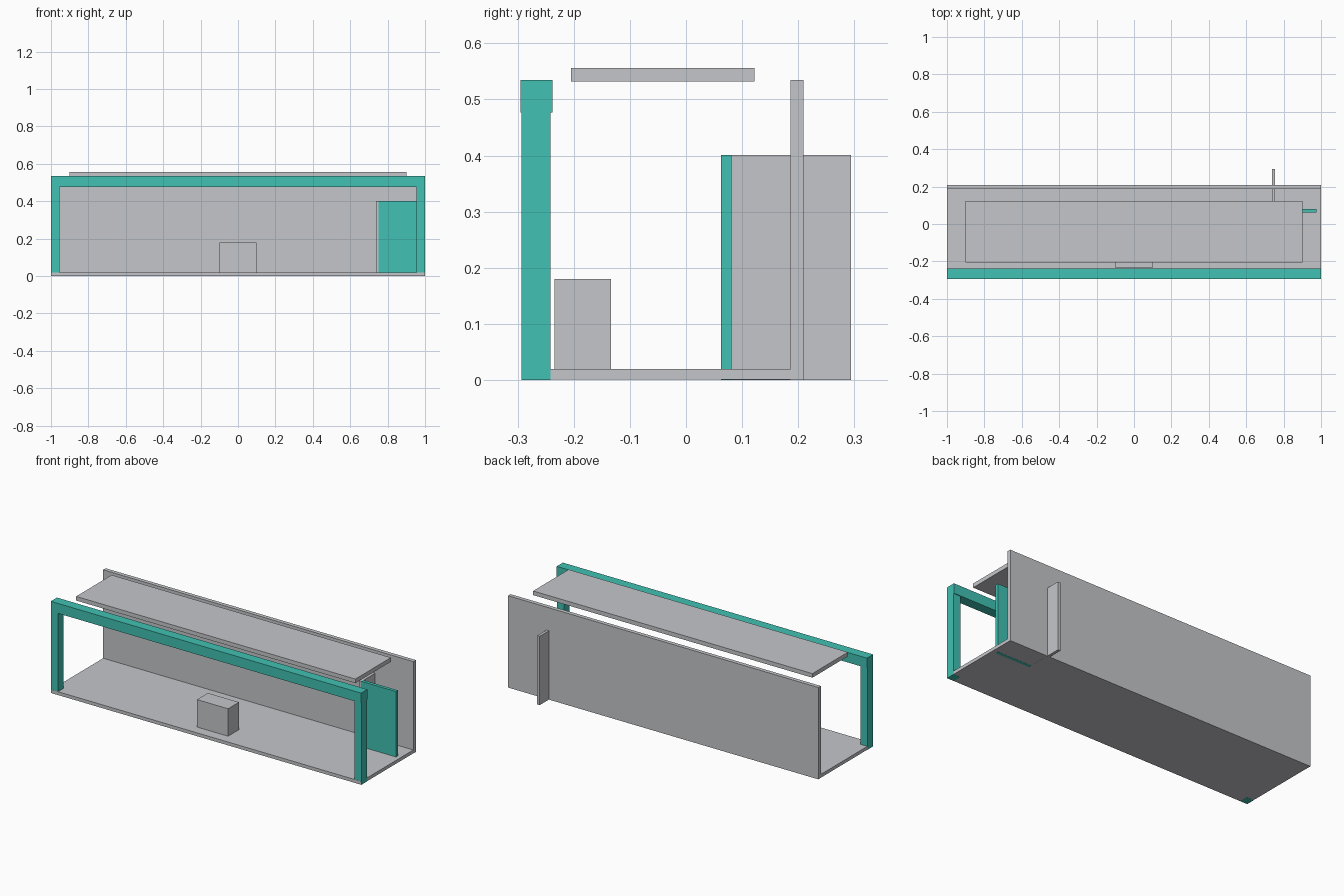
import bpy
import bmesh

old = bpy.data.objects.get("Cube")
if old:
    bpy.data.objects.remove(old, do_unlink=True)


def make_material(name, rgb):
    mat = bpy.data.materials.new(name)
    mat.use_nodes = True
    color = (*rgb, 1.0)
    mat.diffuse_color = color
    mat.node_tree.nodes["Principled BSDF"].inputs["Base Color"].default_value = color
    return mat


grey = make_material("light grey", (0.558, 0.565, 0.591))
teal = make_material("teal", (0.053, 0.533, 0.445))


def box(name, mat, xs, ys, zs):
    """Axis-aligned box spanning the given x, y and z ranges."""
    bm = bmesh.new()
    bmesh.ops.create_cube(bm, size=1.0)
    for v in bm.verts:
        for axis, (low, high) in enumerate((xs, ys, zs)):
            v.co[axis] = high if v.co[axis] > 0 else low
    mesh = bpy.data.meshes.new(name)
    bm.to_mesh(mesh)
    bm.free()
    mesh.materials.append(mat)
    obj = bpy.data.objects.new(name, mesh)
    bpy.context.collection.objects.link(obj)
    return obj


# Shell: floor slab, back wall and floating roof panel
box("floor", grey, (-0.9995, 0.9995), (-0.2935, 0.2095), (0.0005, 0.02))
box("back_wall", grey, (-1, 1), (0.186, 0.2095), (0, 0.535))
box("roof_panel", grey, (-0.9, 0.9), (-0.205, 0.122), (0.532, 0.556))

# Front frame: a beam carried by two posts
box("front_beam", teal, (-1, 1), (-0.295, -0.238), (0.477, 0.535))
for side, name in ((-1, "right_post"), (1, "left_post")):
    xs = sorted((side * 0.955, side))
    box(name, teal, xs, (-0.293, -0.2415), (0, 0.5))

# Counter block near the front
box("counter", grey, (-0.1, 0.1), (-0.234, -0.134), (0.015, 0.18))

# Corner partition running through the back wall, with its door panel
box("partition", grey, (0.737, 0.753), (0.08, 0.294), (0, 0.401))
box("door_panel", teal, (0.75, 0.975), (0.062, 0.081), (0, 0.401))
# Grey edge strip closing the joint beside the door panel
box("partition_edge", grey, (0.737, 0.75), (0.064, 0.08), (0, 0.401))
